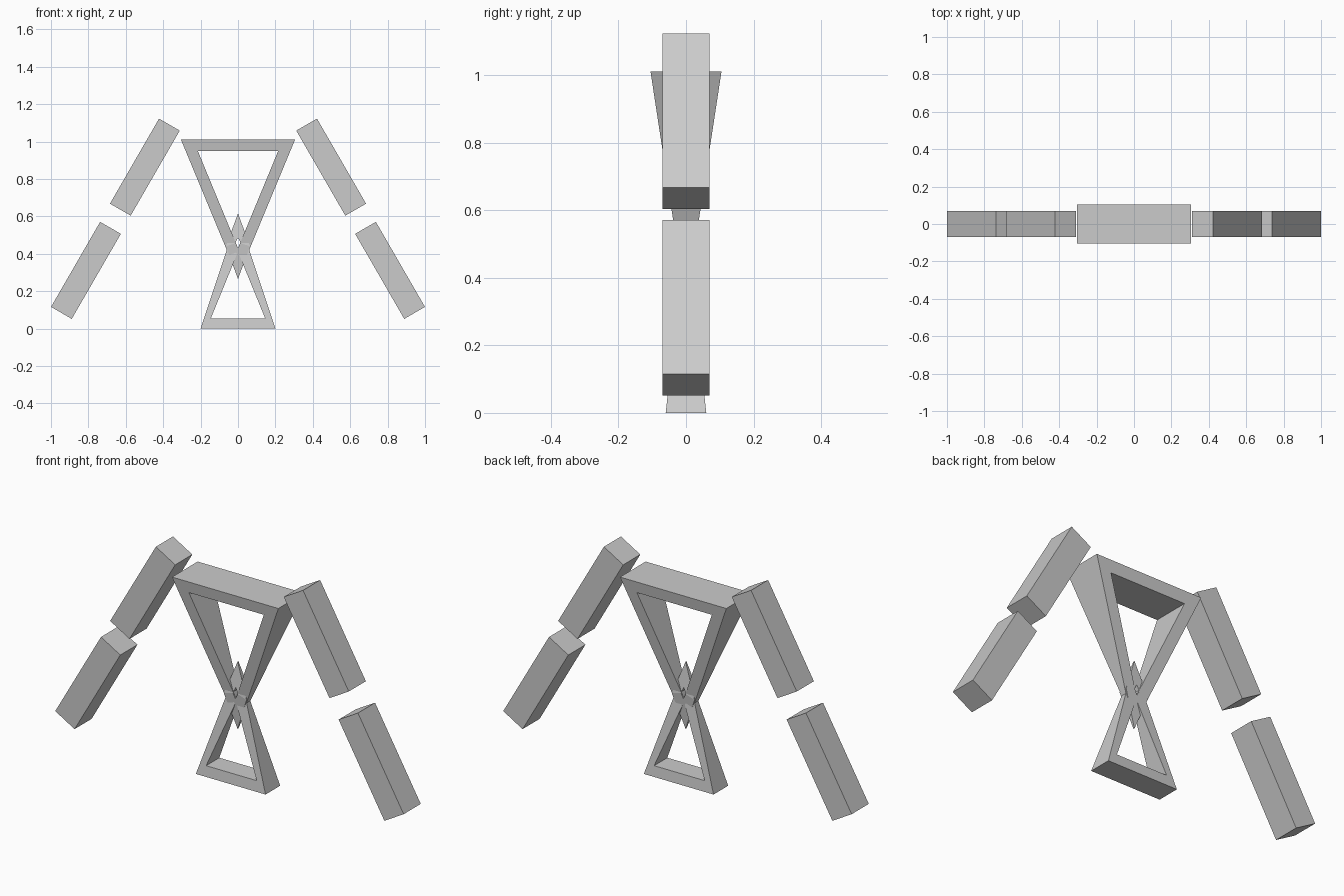
import bpy, bmesh, math

if "Cube" in bpy.data.objects:
    bpy.data.objects.remove(bpy.data.objects["Cube"])

grey = bpy.data.materials.new("plain grey")
grey.diffuse_color = (0.6, 0.6, 0.6, 1)
grey.use_nodes = True
grey.node_tree.nodes["Principled BSDF"].inputs["Base Color"].default_value = grey.diffuse_color


def finish(name, bm):
    bmesh.ops.remove_doubles(bm, verts=bm.verts, dist=0.0001)
    bmesh.ops.recalc_face_normals(bm, faces=bm.faces)
    mesh = bpy.data.meshes.new(name)
    bm.to_mesh(mesh)
    bm.free()
    mesh.materials.append(grey)
    obj = bpy.data.objects.new(name, mesh)
    bpy.context.collection.objects.link(obj)
    return obj


def frame(name, outer, inner, pairs, depth):
    """Pierced plate in the xz plane; depth(x, z) gives its half thickness."""
    bm = bmesh.new()
    pts = outer + inner
    v = {s: [bm.verts.new((x, s * depth(x, z), z)) for x, z in pts] for s in (-1, 1)}
    n = len(outer)
    for i in range(n):
        j = (i + 1) % n
        a, b = n + pairs[i], n + pairs[j]
        loop = [i, j, b] if a == b else [i, j, b, a]
        for s in (-1, 1):
            bm.faces.new([v[s][k] for k in loop])
        # outer rim, then the wall of the opening
        bm.faces.new((v[-1][i], v[-1][j], v[1][j], v[1][i]))
        if a != b:
            bm.faces.new((v[-1][a], v[-1][b], v[1][b], v[1][a]))
    return finish(name, bm)


# Torso and hip frames, both thinning towards the waist
NECK = 0.42
frame("torso_frame",
      [(-0.305, 1.01), (0.305, 1.01), (0.06, NECK), (-0.06, NECK)],
      [(-0.215, 0.95), (0.215, 0.95), (0, 0.43)], [0, 1, 2, 2],
      lambda x, z: 0.015 + 0.09 * (z - NECK) / 0.59)
frame("hip_frame",
      [(-0.2, 0), (0.2, 0), (0.06, NECK), (-0.06, NECK)],
      [(-0.145, 0.055), (0.145, 0.055), (0, 0.41)], [0, 1, 2, 2],
      lambda x, z: 0.06 - 0.045 * z / NECK)

# Waist diamond with a small opening, thinning to its tips
frame("waist_diamond",
      [(0, 0.615), (0.065, 0.44), (0, 0.265), (-0.065, 0.44)],
      [(0, 0.485), (0.016, 0.455), (0, 0.43), (-0.016, 0.455)], [0, 1, 2, 3],
      lambda x, z: 0.003 + 0.02 * (1 - abs(z - 0.44) / 0.175))


# Arm blocks, slanted outwards on each side
def arm(name, side, x, z):
    bm = bmesh.new()
    bmesh.ops.create_cube(bm, size=1)
    bmesh.ops.scale(bm, vec=(0.128, 0.14, 0.525), verts=bm.verts)
    obj = finish(name, bm)
    obj.location = (side * x, 0, z)
    obj.rotation_euler = (0, -side * math.radians(30), 0)


for label, side in (("left", -1), ("right", 1)):
    arm(label + "_upper_arm", side, 0.498, 0.863)
    arm(label + "_forearm", side, 0.813, 0.311)
